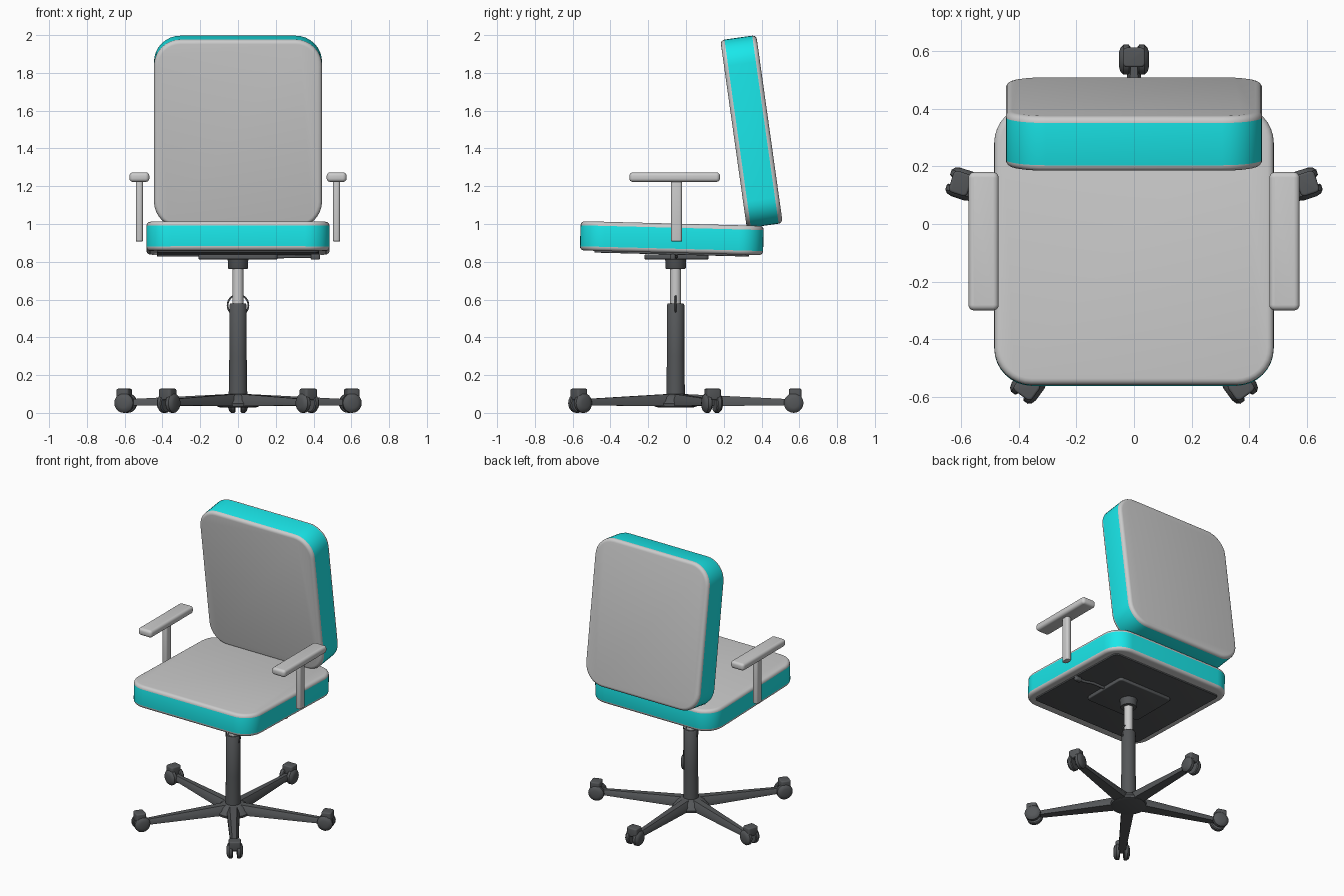
import bpy, bmesh, math
from mathutils import Matrix, Vector

if "Cube" in bpy.data.objects:
    bpy.data.objects.remove(bpy.data.objects["Cube"])

CY = -0.055  # y of the column axis


def material(name, rgb):
    m = bpy.data.materials.new(name)
    m.diffuse_color = (*rgb, 1)
    m.use_nodes = True
    m.node_tree.nodes["Principled BSDF"].inputs["Base Color"].default_value = m.diffuse_color
    return m


GREY = material("light_grey", (0.8, 0.8, 0.8))
TEAL = material("teal", (0.01, 0.8, 0.82))
DARK = material("dark_plastic", (0.09, 0.095, 0.1))


def finish(name, bm, mats=(), matrix=None):
    bmesh.ops.recalc_face_normals(bm, faces=bm.faces)
    me = bpy.data.meshes.new(name)
    bm.to_mesh(me)
    bm.free()
    ob = bpy.data.objects.new(name, me)
    bpy.context.collection.objects.link(ob)
    for m in mats:
        me.materials.append(m)
    if matrix:
        ob.matrix_world = matrix
    bpy.ops.object.select_all(action='DESELECT')
    bpy.context.view_layer.objects.active = ob
    ob.select_set(True)
    bpy.ops.object.shade_smooth_by_angle(angle=math.radians(40))
    return ob


def rounded_slab(name, w, d, h, r, rim, mats, matrix, seg=8):
    """Rounded-rectangle slab with soft rims; side band takes the second material."""
    def ring(inset, z):
        return [bm.verts.new((sx * (w / 2 - r) + (r - inset) * math.cos(a),
                              sy * (d / 2 - r) + (r - inset) * math.sin(a), z))
                for q, (sx, sy) in enumerate([(1, 1), (-1, 1), (-1, -1), (1, -1)])
                for a in [(q + i / seg) * math.pi / 2 for i in range(seg + 1)]]
    bm = bmesh.new()
    arc = [i * math.pi / 8 for i in range(5)]
    prof = [(rim * (1 - math.sin(a)), -h / 2 + rim * (1 - math.cos(a))) for a in arc]
    prof += [(i, -z) for i, z in reversed(prof)]
    rings = [ring(*p) for p in prof]
    n = len(rings[0])
    for k, (a, b) in enumerate(zip(rings, rings[1:])):
        for i in range(n):
            f = bm.faces.new((a[i], a[(i + 1) % n], b[(i + 1) % n], b[i]))
            f.material_index = 1 if k == 4 and len(mats) > 1 else 0
    bm.faces.new(rings[0])
    bm.faces.new(rings[-1])
    return finish(name, bm, mats, matrix)


def place(x, y, z, rx=0):
    return Matrix.Translation((x, y, z)) @ Matrix.Rotation(math.radians(rx), 4, 'X')


def lathe(name, profile, mats=(), matrix=None, seg=32):
    bm = bmesh.new()
    rings = [[bm.verts.new((r * math.cos(t), r * math.sin(t), z))
              for t in [2 * math.pi * i / seg for i in range(seg)]] for r, z in profile]
    for a, b in zip(rings, rings[1:]):
        for i in range(seg):
            bm.faces.new((a[i], a[(i + 1) % seg], b[(i + 1) % seg], b[i]))
    bm.faces.new(rings[0])
    bm.faces.new(rings[-1])
    return finish(name, bm, mats, matrix or Matrix.Translation((0, CY, 0)))


def tube(name, pts, radius, cyclic=False):
    cu = bpy.data.curves.new(name, 'CURVE')
    cu.dimensions = '3D'
    cu.bevel_depth = radius
    cu.bevel_resolution = 3
    cu.use_fill_caps = True
    sp = cu.splines.new('POLY')
    sp.points.add(len(pts) - 1)
    for p, co in zip(sp.points, pts):
        p.co = (*co, 1)
    sp.use_cyclic_u = cyclic
    cu.materials.append(DARK)
    bpy.context.collection.objects.link(bpy.data.objects.new(name, cu))


# Cushions: seat tips slightly back, backrest leans forward
rounded_slab("seat", 0.97, 0.97, 0.155, 0.13, 0.022, (GREY, TEAL), place(0, -0.075, 0.925, -1.5))
rounded_slab("backrest", 0.89, 1.005, 0.192, 0.14, 0.022, (GREY, TEAL), place(0, 0.347, 1.489, 98))

# Underside panel, mounting plate, height lever
rounded_slab("seat_underside", 0.86, 0.82, 0.016, 0.03, 0.003, (DARK,), place(0, -0.075, 0.846, -1.5), 3)
rounded_slab("mounting_plate", 0.42, 0.34, 0.026, 0.02, 0.006, (DARK,), place(0, -0.05, 0.826), 3)
tube("height_lever", [(0.15, -0.05, 0.826), (0.3, -0.05, 0.828), (0.36, -0.07, 0.828), (0.42, -0.07, 0.828)], 0.009)
rounded_slab("lever_knob", 0.05, 0.03, 0.03, 0.012, 0.008, (DARK,), place(0.41, -0.07, 0.826), 4)

# Armrests
for s, side in ((-1, "left"), (1, "right")):
    rounded_slab(side + "_arm_pad", 0.105, 0.48, 0.05, 0.02, 0.018, (GREY,), place(s * 0.522, -0.06, 1.248), 5)
    rounded_slab(side + "_arm_post", 0.037, 0.058, 0.33, 0.014, 0.003, (GREY,), place(s * 0.522, -0.05, 1.073), 4)

# Central column
lathe("gas_piston", [(0.029, 0.5), (0.029, 0.8)], (GREY,))
lathe("piston_cap", [(0.05, 0.762), (0.054, 0.768), (0.054, 0.806), (0.06, 0.82)], (DARK,))
lathe("column_sleeve", [(0.05, 0.05), (0.046, 0.3), (0.046, 0.572), (0.04, 0.58)], (DARK,))
tube("column_ring", [(0.055 * math.cos(t), CY, 0.57 + 0.055 * math.sin(t))
                     for t in [math.pi * i / 16 for i in range(32)]], 0.005, True)
lathe("base_hub", [(0.09, 0.028), (0.112, 0.034), (0.115, 0.05), (0.085, 0.085), (0.06, 0.1), (0.04, 0.1)], (DARK,))

# Five legs with twin-wheel casters
for k in range(5):
    spin = Matrix.Translation((0, CY, 0)) @ Matrix.Rotation(math.radians(90 + 72 * k), 4, 'Z')
    bm = bmesh.new()
    ends = [[bm.verts.new((x, y * w, z)) for y, z in
             ((-1, lo), (1, lo), (1, (lo + hi) / 2), (0.55, hi), (-0.55, hi), (-1, (lo + hi) / 2))]
            for x, w, lo, hi in ((0.04, 0.042, 0.035, 0.1), (0.62, 0.022, 0.04, 0.072))]
    for i in range(6):
        j = (i + 1) % 6
        bm.faces.new((ends[0][i], ends[0][j], ends[1][j], ends[1][i]))
    for e in ends:
        bm.faces.new(e)
    finish(f"base_leg_{k + 1}", bm, (DARK,), spin)
    rounded_slab(f"caster_hood_{k + 1}", 0.068, 0.078, 0.06, 0.015, 0.008, (DARK,),
                 spin @ place(0.633, 0, 0.098), 4)
    for s in (-1, 1):
        lathe(f"caster_wheel_{k + 1}_{'a' if s < 0 else 'b'}",
              [(0.046, 0.013), (0.052, 0.018), (0.052, 0.036), (0.042, 0.047), (0.025, 0.052)], (DARK,),
              spin @ place(0.625, 0, 0.052, -90 * s), 20)
